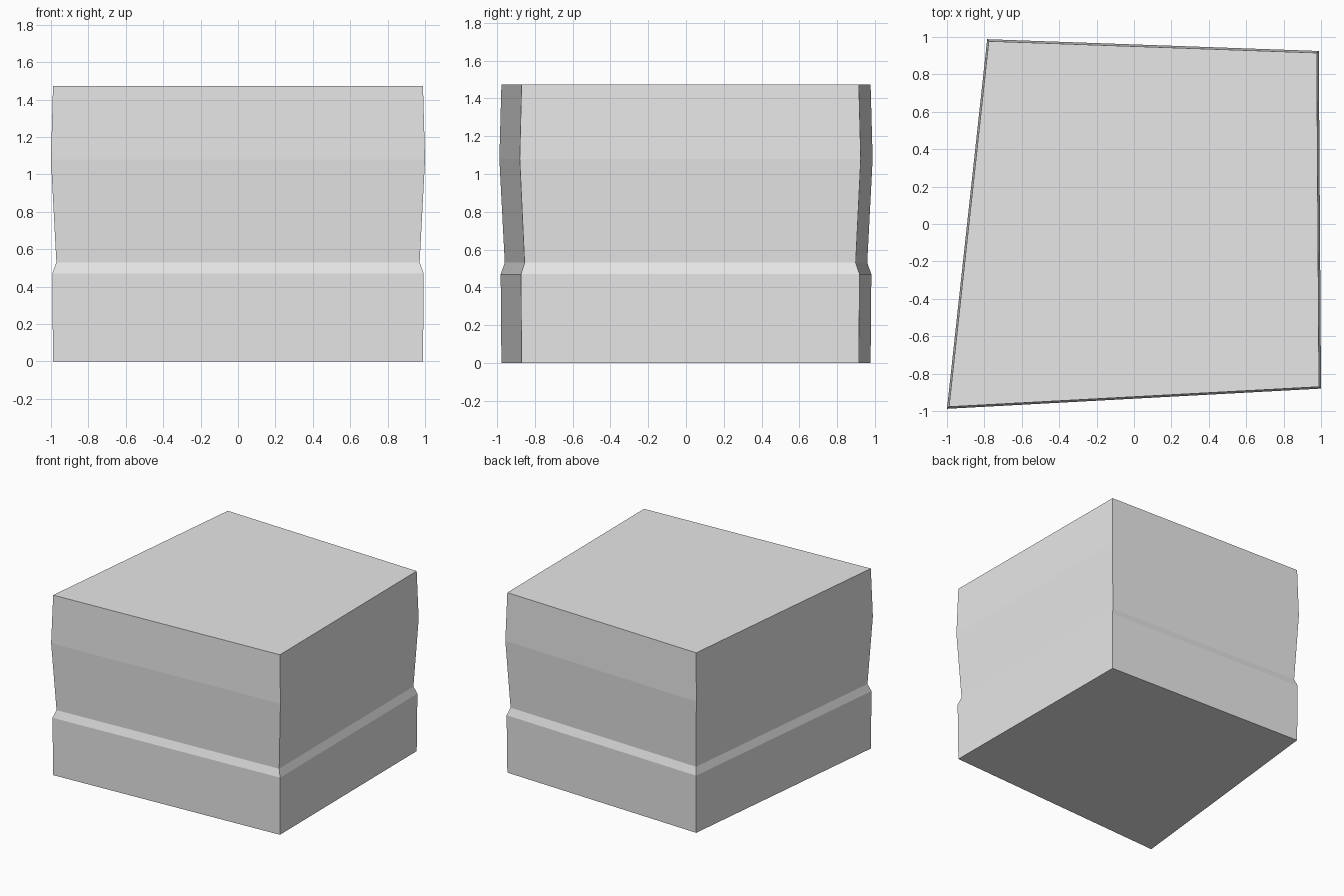
import bpy
import bmesh

default_cube = bpy.data.objects.get("Cube")
if default_cube:
    bpy.data.objects.remove(default_cube, do_unlink=True)

# Single plain grey
grey = bpy.data.materials.new("plain_grey")
grey.use_nodes = True
colour = (0.8, 0.8, 0.8, 1)
grey.diffuse_color = colour
grey.node_tree.nodes["Principled BSDF"].inputs["Base Color"].default_value = colour

# Skewed four-sided footprint, and the wall profile as (height, scale)
FOOTPRINT = [(-1, -0.988), (1, -0.88), (0.988, 0.925), (-0.785, 0.988)]
PROFILE = [(0, 0.989), (0.47, 0.993), (0.53, 0.971), (1.08, 1), (1.473, 0.989)]

# Loft the footprint through the profile, then cap both ends
bm = bmesh.new()
rings = [[bm.verts.new((x * s, y * s, z)) for x, y in FOOTPRINT] for z, s in PROFILE]
for low, high in zip(rings, rings[1:]):
    for i in range(len(low)):
        j = (i + 1) % len(low)
        bm.faces.new((low[i], low[j], high[j], high[i]))
bm.faces.new(rings[0][::-1])
bm.faces.new(rings[-1])
bmesh.ops.recalc_face_normals(bm, faces=bm.faces)

mesh = bpy.data.meshes.new("skewed_block")
bm.to_mesh(mesh)
bm.free()
mesh.materials.append(grey)
block = bpy.data.objects.new("skewed_block", mesh)
bpy.context.collection.objects.link(block)
